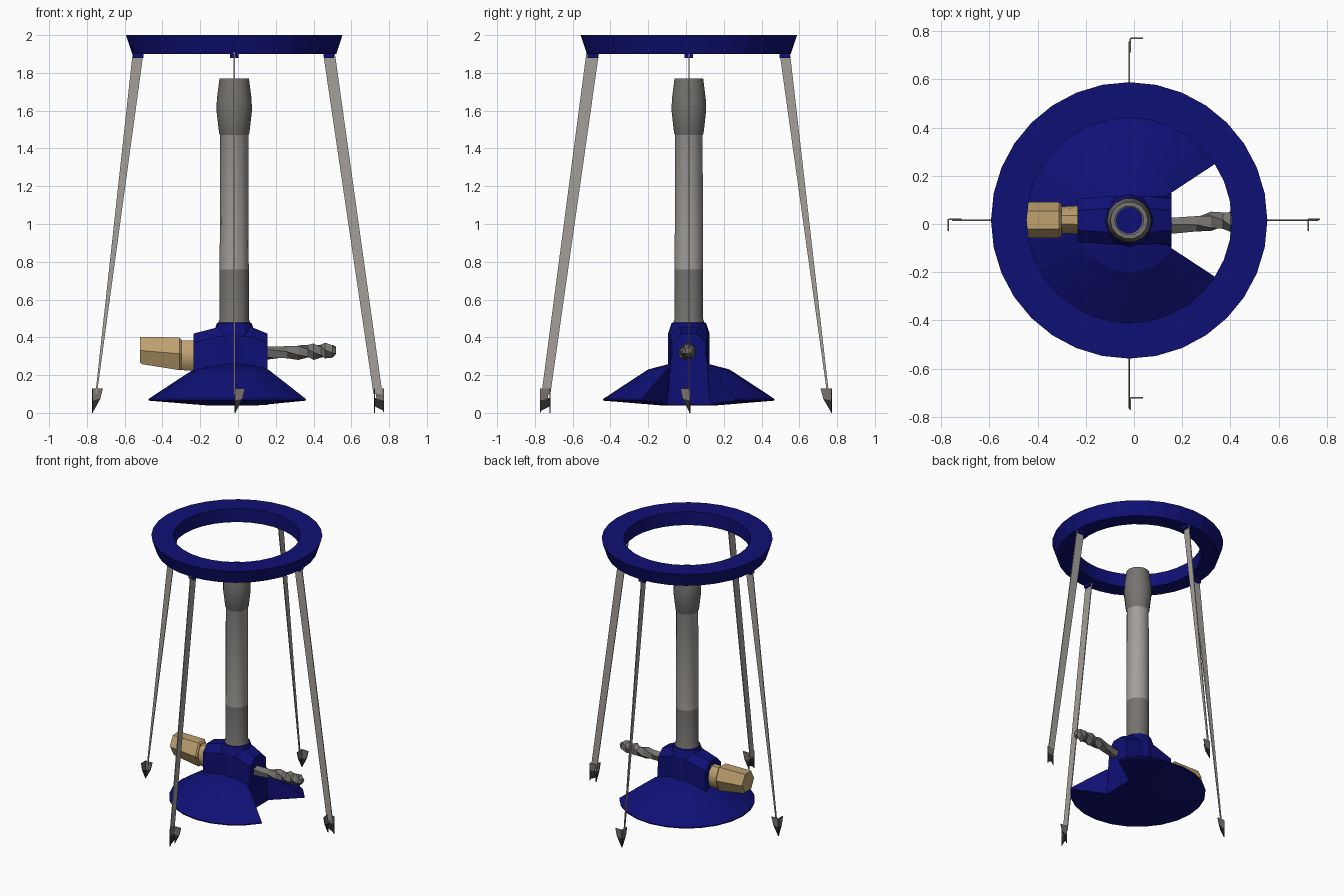
import bpy
from math import sin, cos, pi, radians

cube = bpy.data.objects.get("Cube")
if cube:
    bpy.data.objects.remove(cube)

CX, CY = -0.02, 0.015  # shared vertical axis


def material(name, rgb):
    m = bpy.data.materials.new(name)
    m.use_nodes = True
    m.diffuse_color = (*rgb, 1)
    bsdf = m.node_tree.nodes["Principled BSDF"]
    bsdf.inputs["Base Color"].default_value = (*rgb, 1)
    bsdf.inputs["Roughness"].default_value = 0.7
    return m


BLUE = material("deep_blue", (0.005, 0.005, 0.18))
STEEL = material("light_steel", (0.37, 0.35, 0.33))
DARK = material("worn_steel", (0.18, 0.17, 0.16))
BRASS = material("brass", (0.52, 0.36, 0.16))
BLACK = material("black_rubber", (0.025, 0.025, 0.025))


def build(name, verts, faces, *mats):
    me = bpy.data.meshes.new(name)
    me.from_pydata(verts, [], faces)
    for m in mats:
        me.materials.append(m)
    ob = bpy.data.objects.new(name, me)
    bpy.context.collection.objects.link(ob)
    return ob


def loft(name, rings, *mats, caps=True, loop=False):
    """Skin a list of equal closed sections; loop joins last to first."""
    n, k = len(rings[0]), len(rings)
    verts = [p for r in rings for p in r]
    faces = []
    for i in range(k if loop else k - 1):
        a, b = i * n, (i + 1) % k * n
        faces += [(a + j, a + (j + 1) % n, b + (j + 1) % n, b + j) for j in range(n)]
    if caps and not loop:
        faces += [tuple(reversed(range(n))), tuple(range((k - 1) * n, k * n))]
    return build(name, verts, faces, *mats)


def circle_z(r, z, n):
    return [(CX + r * cos(2 * pi * i / n), CY + r * sin(2 * pi * i / n), z) for i in range(n)]


def lathe(name, profile, n, *mats, **kw):
    return loft(name, [circle_z(r, z, n) for r, z in profile], *mats, **kw)


def section_x(x, y, z, ry, rz, n, turn=0.0):
    angles = [2 * pi * i / n + turn for i in range(n)]
    return [(x, y + ry * cos(a), z + rz * sin(a)) for a in angles]


def smooth(ob, angle=40):
    bpy.ops.object.select_all(action="DESELECT")
    ob.select_set(True)
    bpy.context.view_layer.objects.active = ob
    bpy.ops.object.shade_smooth_by_angle(angle=radians(angle))


# Top ring with a flared outer wall
lathe("support_ring", [(0.425, 1.9), (0.54, 1.9), (0.573, 2.0), (0.425, 2.0)], 32, BLUE, loop=True)

# Base skirt, swept around all but a wedge at the nozzle side
skirt = [(0, 0.04), (0.15, 0.04), (0.455, 0.065), (0.455, 0.073),
         (0.3, 0.175), (0.215, 0.23), (0.1, 0.26), (0, 0.26)]
steps, gap = 20, radians(33.3)
sections = []
for i in range(steps + 1):
    a = gap + (2 * pi - 2 * gap) * i / steps
    sections.append([(CX + r * cos(a), CY + r * sin(a), z) for r, z in skirt])
loft("base_skirt", sections, BLUE)


# Hub: pedestal, cross body and collar
def hub_section(x, w, z0, z1):
    c = 0.05
    yz = [(-w, z0), (w, z0), (w, z1 - c), (w - c, z1), (c - w, z1), (-w, z1 - c)]
    return [(x, CY + y, z) for y, z in yz]


loft("hub_body", [hub_section(-0.235, 0.09, 0.21, 0.42), hub_section(-0.1, 0.1, 0.2, 0.455),
                  hub_section(0.07, 0.1, 0.2, 0.455), hub_section(0.155, 0.09, 0.2, 0.42)], BLUE)
loft("hub_pedestal", [[(x, CY + s * y, z) for s, y, z in
                       ((-1, 0.113, 0.042), (1, 0.113, 0.042), (1, 0.095, 0.3), (-1, 0.095, 0.3))]
                      for x in (CX, 0.155)], BLUE)
lathe("hub_collar", [(0.11, 0.2), (0.11, 0.42), (0.092, 0.475), (0.07, 0.485)], 12, BLUE)

# Hollow burner tube, with worn metal at the lower sleeve and flared tip
tube = lathe("burner_tube", [(0.092, 0.45), (0.077, 0.5), (0.077, 0.76), (0.075, 1.47),
                             (0.08, 1.48), (0.094, 1.6), (0.092, 1.66), (0.078, 1.77),
                             (0.06, 1.77), (0.055, 0.5)], 14, STEEL, DARK, caps=False)
for p in tube.data.polygons:
    if p.center.z < 0.76 or p.center.z > 1.475:
        p.material_index = 1
smooth(tube, 30)
lathe("tube_floor", [(0.06, 0.49), (0.06, 0.5)], 14, BLUE)

# Brass valve: hexagonal grip with a narrower neck
loft("valve_grip", [section_x(-0.52, 0.017, 0.335, 0.07, 0.077, 6),
                    section_x(-0.51, 0.017, 0.33, 0.075, 0.083, 6),
                    section_x(-0.31, 0.017, 0.313, 0.075, 0.1, 6),
                    section_x(-0.3, 0.017, 0.31, 0.065, 0.09, 6)], BRASS)
smooth(loft("valve_neck", [section_x(-0.31, 0.017, 0.305, 0.055, 0.082, 10),
                           section_x(-0.22, 0.017, 0.303, 0.06, 0.085, 10)], BRASS))

# Gas nozzle: plain stem, then twisted barbs
stations = [(0.14, 0.037), (0.26, 0.034), (0.32, 0.042), (0.37, 0.036),
            (0.4, 0.046), (0.44, 0.036), (0.46, 0.044), (0.5, 0.037), (0.52, 0.02)]
loft("gas_nozzle", [section_x(x, -0.012 + 0.025 * min(1, (x - 0.14) / 0.2), 0.315 + 0.04 * (x - 0.14),
                              r, r, 5, 0.5 * i) for i, (x, r) in enumerate(stations)], DARK)


# Legs are thin flat strips lying in the x-z or y-z plane
def place(axis, u, z, off):
    return (u, CY + off, z) if axis == "x" else (CX + off, u, z)


def plate(name, axis, pts, mat, off=0.0, t=0.003):
    return loft(name, [[place(axis, u, z, off + s) for u, z in pts] for s in (-t, t)], mat)


legs = {
    "right": ("x", (-0.557, -0.5), (-0.755, -0.747)),
    "left": ("x", (0.45, 0.512), (0.717, 0.765)),
    "back": ("y", (0.495, 0.55), (0.747, 0.757)),
    "front": ("y", (-0.527, -0.46), (-0.765, -0.718)),
}
for side, (axis, top, foot) in legs.items():
    plate(side + "_leg", axis, [(foot[0], 0.1), (foot[1], 0.1), (top[1], 1.91), (top[0], 1.91)], STEEL)
    # small lug joining the leg to the ring
    mid = sum(top) / 2
    plate(side + "_lug", axis, [(mid - 0.027, 1.88), (mid + 0.027, 1.88),
                                (mid + 0.027, 1.91), (mid - 0.027, 1.91)], BLUE, t=0.022)


# Feet: two thin plates meeting in a corner, running down to a point
def foot_plate(name, axis, corner, end, tip, off):
    inner = corner + end - tip
    low = inner + (tip - inner) * 0.25
    plate(name + "_cuff", axis, [(inner, 0.13), (tip, 0.13), (tip, 0.065), (low, 0.075)], DARK, off)
    plate(name + "_point", axis, [(low, 0.075), (tip, 0.065), (tip, 0.0)], BLACK, off)


feet = {"right": (-0.77, 0.02, -0.715, True), "left": (0.722, 0.02, 0.772, False)}
for side, (x, y, end, at_corner) in feet.items():
    foot_plate(side + "_foot", "x", x, end, x if at_corner else end, y - CY)
    foot_plate(side + "_foot_flange", "y", y, y - 0.05, y, x - CX)
feet = {"back": (0.77, 0.712, True), "front": (-0.72, -0.772, False)}
for side, (y, end, at_corner) in feet.items():
    foot_plate(side + "_foot", "y", y, end, y if at_corner else end, 0.005)
    foot_plate(side + "_foot_flange", "x", -0.015, 0.037, -0.015, y - CY)
# Solid fill for the two blunt feet
for side, axis, pts in (("left", "x", (0.722, 0.772)), ("front", "y", (-0.72, -0.772))):
    a, b = pts
    plate(side + "_foot_pad", axis, [(a, 0.08), (b, 0.08), (b, 0.01), (a, 0.035)], BLACK, 0.005)

# Consistent outward normals
for ob in bpy.context.collection.objects:
    if ob.type == "MESH":
        bpy.ops.object.select_all(action="DESELECT")
        ob.select_set(True)
        bpy.context.view_layer.objects.active = ob
        bpy.ops.object.mode_set(mode="EDIT")
        bpy.ops.mesh.select_all(action="SELECT")
        bpy.ops.mesh.normals_make_consistent(inside=False)
        bpy.ops.object.mode_set(mode="OBJECT")
